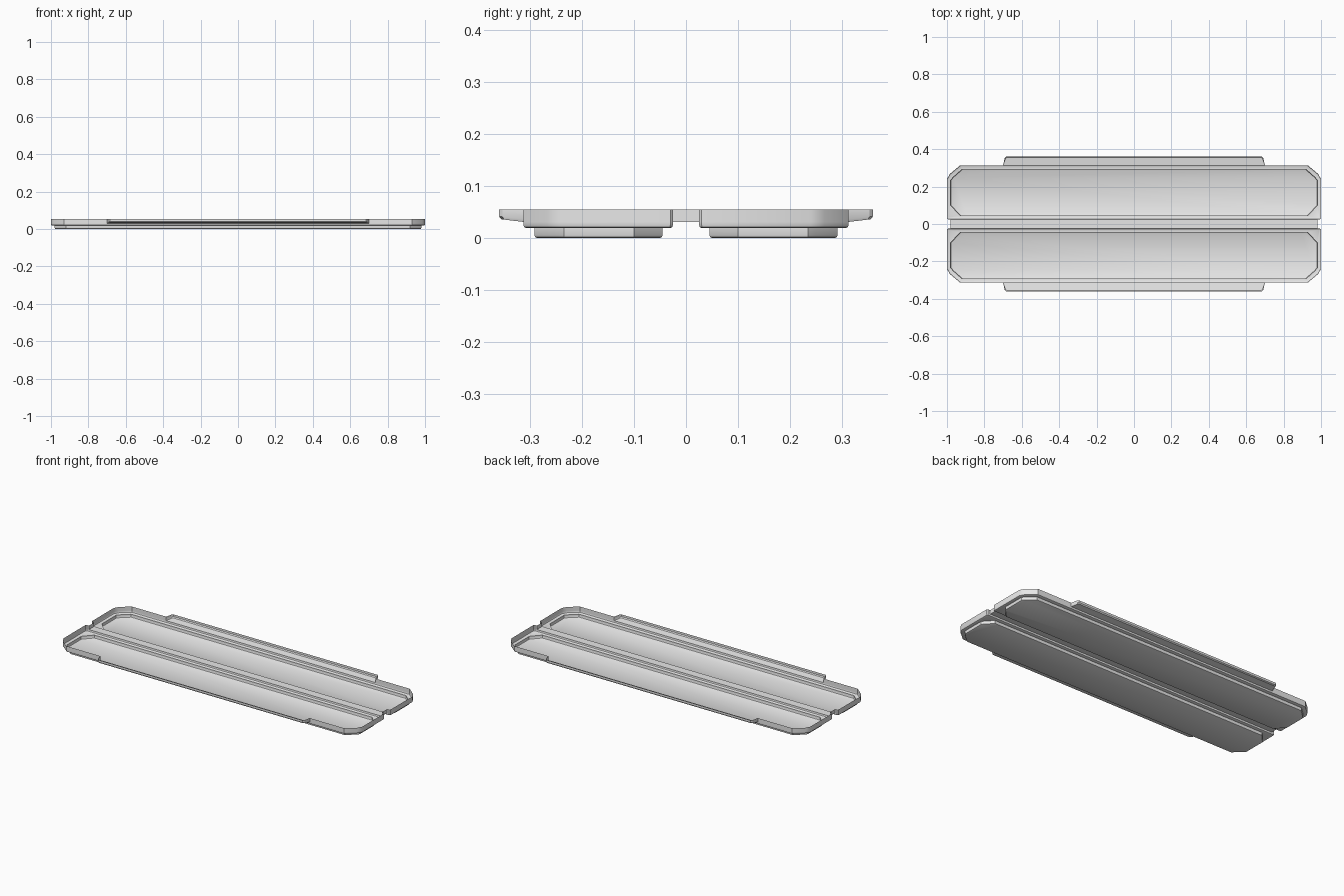
import bpy
import bmesh

cube = bpy.data.objects.get("Cube")
if cube:
    bpy.data.objects.remove(cube, do_unlink=True)

grey = bpy.data.materials.new("light_grey")
grey.use_nodes = True
COLOUR = (0.8, 0.8, 0.8, 1)
grey.diffuse_color = COLOUR
grey.node_tree.nodes["Principled BSDF"].inputs["Base Color"].default_value = COLOUR

RIM, STEP, LEDGE = 0.055, 0.031, 0.019


def closed(half):
    """Mirror half an outline in x into a full loop."""
    return half + [(-x, y) for x, y in reversed(half)]


def shrink(loop, amount):
    """Move a loop inwards by about the given amount."""
    xs, ys = [p[0] for p in loop], [p[1] for p in loop]
    cx, cy = (min(xs) + max(xs)) / 2, (min(ys) + max(ys)) / 2
    kx = 1 - amount * 2 / (max(xs) - min(xs))
    ky = 1 - amount * 2 / (max(ys) - min(ys))
    return [(cx + (x - cx) * kx, cy + (y - cy) * ky) for x, y in loop]


def at(loop, z):
    return [(x, y, z) for x, y in loop]


def shell(name, rings, side, skip=(), is_open=False):
    """Skin stacked rings from the rim down and close the lowest with a floor."""
    bm = bmesh.new()
    rows = [[bm.verts.new((x, y * side, z)) for x, y, z in ring] for ring in rings]
    n = len(rings[0])
    for r in range(len(rows) - 1):
        for i in range(n - 1 if is_open else n):
            if (r, i) in skip:
                continue
            j = (i + 1) % n
            bm.faces.new((rows[r][i], rows[r][j], rows[r + 1][j], rows[r + 1][i]))
    bm.faces.new(rows[-1])
    bmesh.ops.remove_doubles(bm, verts=bm.verts, dist=0.00001)
    bmesh.ops.recalc_face_normals(bm, faces=bm.faces)
    # Floors face down, away from the open inside
    lowest = min(bm.faces, key=lambda f: f.calc_center_median().z)
    if lowest.normal.z > 0:
        bmesh.ops.reverse_faces(bm, faces=bm.faces)
    mesh = bpy.data.meshes.new(name)
    bm.to_mesh(mesh)
    bm.free()
    mesh.materials.append(grey)
    ob = bpy.data.objects.new(name, mesh)
    bpy.context.collection.objects.link(ob)
    bpy.ops.object.select_all(action='DESELECT')
    ob.select_set(True)
    bpy.context.view_layer.objects.active = ob
    bpy.ops.object.shade_smooth_by_angle(angle=0.55)


# Tray outlines: the outer wall and the deeper well
outer = closed([(0.98, 0.025), (0.995, 0.025), (1, 0.03), (1, 0.24),
                (0.985, 0.267), (0.93, 0.313), (0.7, 0.313)])
well = closed([(0.9, 0.045), (0.93, 0.045), (0.98, 0.1), (0.98, 0.235),
               (0.967, 0.25), (0.92, 0.292), (0.7, 0.292)])
tray = [at(outer, RIM), at(outer, STEP), at(outer, 0.025),
        at(shrink(outer, 0.0015), 0.021), at(shrink(outer, 0.005), LEDGE),
        at(well, LEDGE), at(well, 0.006),
        at(shrink(well, 0.0015), 0.002), at(shrink(well, 0.005), 0)]
# The wall is open above the step, towards the lip and the bridge
lip_gap, bridge_gap = (0, 6), (0, 13)

# Side lip: a shallow channel sloping up and outwards
lip_top = closed([(0.7, 0.313), (0.691, 0.353), (0.684, 0.36)])


def lip_ring(loop, lift):
    return [(x, y, STEP + (y - 0.313) * 0.12 + lift) for x, y in loop]


lip_low = closed([(0.7, 0.313), (0.687, 0.35), (0.68, 0.355)])
lip = [at(lip_top, RIM), lip_ring(lip_top, 0.005), lip_ring(lip_low, 0)]

for side, word in ((-1, "front"), (1, "back")):
    shell(word + "_tray", tray, side, {lip_gap, bridge_gap})
    shell(word + "_lip", lip, side, {(r, 2 * 3 - 1) for r in range(3)} | {(0, 2), (1, 2)} - {(0, 2), (1, 2)}, True)

# Bridge channel joining the trays
bridge = closed([(0.98, -0.025), (0.98, 0.025)])
shell("bridge", [at(bridge, RIM), at(bridge, STEP)], 1, {(0, 1), (0, 3)})
